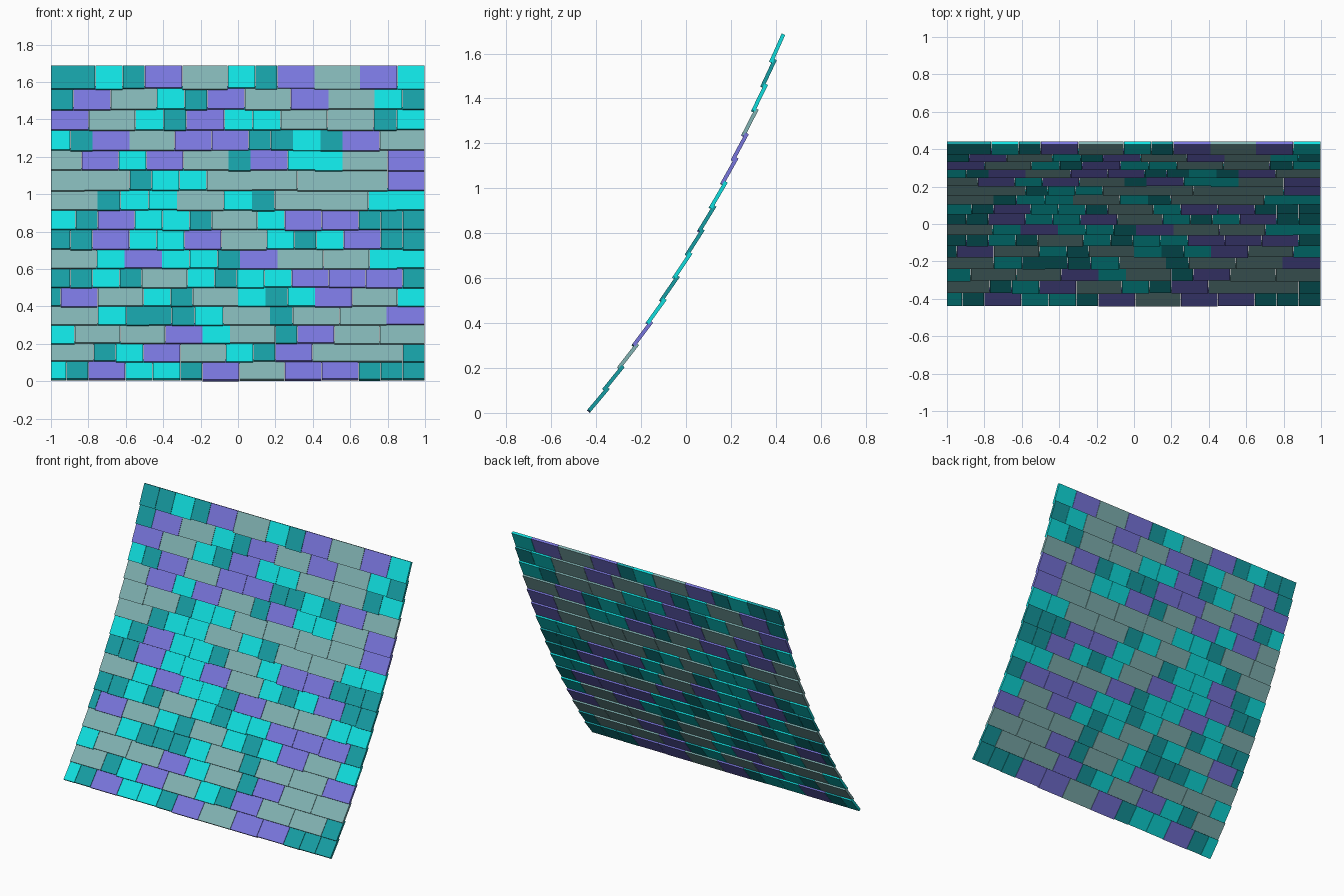
import bpy, bmesh, math, random
from mathutils import Vector

if "Cube" in bpy.data.objects:
    bpy.data.objects.remove(bpy.data.objects["Cube"])

random.seed(4)
# tile kinds: name, width, colour
KINDS = {
    "c": ("cyan_tiles", 0.147, (0.005, 0.74, 0.74, 1)),
    "t": ("teal_tiles", 0.118, (0.008, 0.34, 0.37, 1)),
    "p": ("violet_tiles", 0.198, (0.19, 0.18, 0.72, 1)),
    "g": ("grey_green_tiles", 0.242, (0.22, 0.45, 0.45, 1)),
}
# tile order in each course, eaves to ridge
COURSES = """ctpcctpgppttt gtcpgctpggt cggpcgtpgg gctttcgtggp tpgctgctcpgc
ttctgctccpppt gcpcctpggcc ttpccpgctcptt ctpcctgcppttt gtccgctggcc ggtccggggp
gpcpgtpccgp ctpgppttctpg pgctpccggtc tpgctpgpgct ttctpgctpgpc""".split()
PITCH, LENGTH, THICK, WIDTH, GAP = 0.1172, 0.135, 0.017, 2.0, 0.002
meshes = {k: bmesh.new() for k in KINDS}


def add_tile(bm, x0, x1, foot, angle, length):
    # slanted slab rising from its front lower edge
    up = Vector((0, math.cos(angle), math.sin(angle)))
    back = Vector((0, math.sin(angle), -math.cos(angle))) * THICK
    vs = []
    for x in (x0, x1):
        base = Vector((x, foot[0], foot[1]))
        top = base + up * LENGTH
        low = top - up * length
        vs.append([bm.verts.new(p) for p in (low, top, top + back, low + back)])
    a, b = vs
    faces = [bm.faces.new(a), bm.faces.new(b[::-1])]
    for i in range(4):
        j = (i + 1) % 4
        faces.append(bm.faces.new((a[j], a[i], b[i], b[j])))
    bmesh.ops.recalc_face_normals(bm, faces=faces)


# courses follow a gently steepening curve
y, z = -0.432, 0.013
for i, course in enumerate(COURSES):
    f = i / (len(COURSES) - 1)
    total = sum(KINDS[k][1] for k in course)
    scale = max(1.0, WIDTH / total)
    x = WIDTH / 2 - total * scale        # over-long courses are cut at the left
    for k in course:
        x_end = x + KINDS[k][1] * scale
        x0 = max(x, -WIDTH / 2)
        if x_end - x0 > 0.01:
            add_tile(meshes[k], x0, x_end - GAP, (y, z), math.radians(50 + 16 * f),
                     LENGTH + random.uniform(-0.004, 0.004))
        x = x_end
    slope = math.radians(54.5 + 17 * f)
    y += PITCH * math.cos(slope)
    z += PITCH * math.sin(slope)

# one object per colour, settled on the ground and centred
pts = [v.co for bm in meshes.values() for v in bm.verts]
shift = Vector((0, -(min(p.y for p in pts) + max(p.y for p in pts)) / 2,
                -min(p.z for p in pts)))
for k, bm in meshes.items():
    name, _, colour = KINDS[k]
    bmesh.ops.translate(bm, verts=bm.verts, vec=shift)
    me = bpy.data.meshes.new(name)
    bm.to_mesh(me)
    bm.free()
    mat = bpy.data.materials.new(name)
    mat.diffuse_color = colour
    mat.use_nodes = True
    mat.node_tree.nodes["Principled BSDF"].inputs["Base Color"].default_value = mat.diffuse_color
    me.materials.append(mat)
    bpy.context.collection.objects.link(bpy.data.objects.new(name, me))
